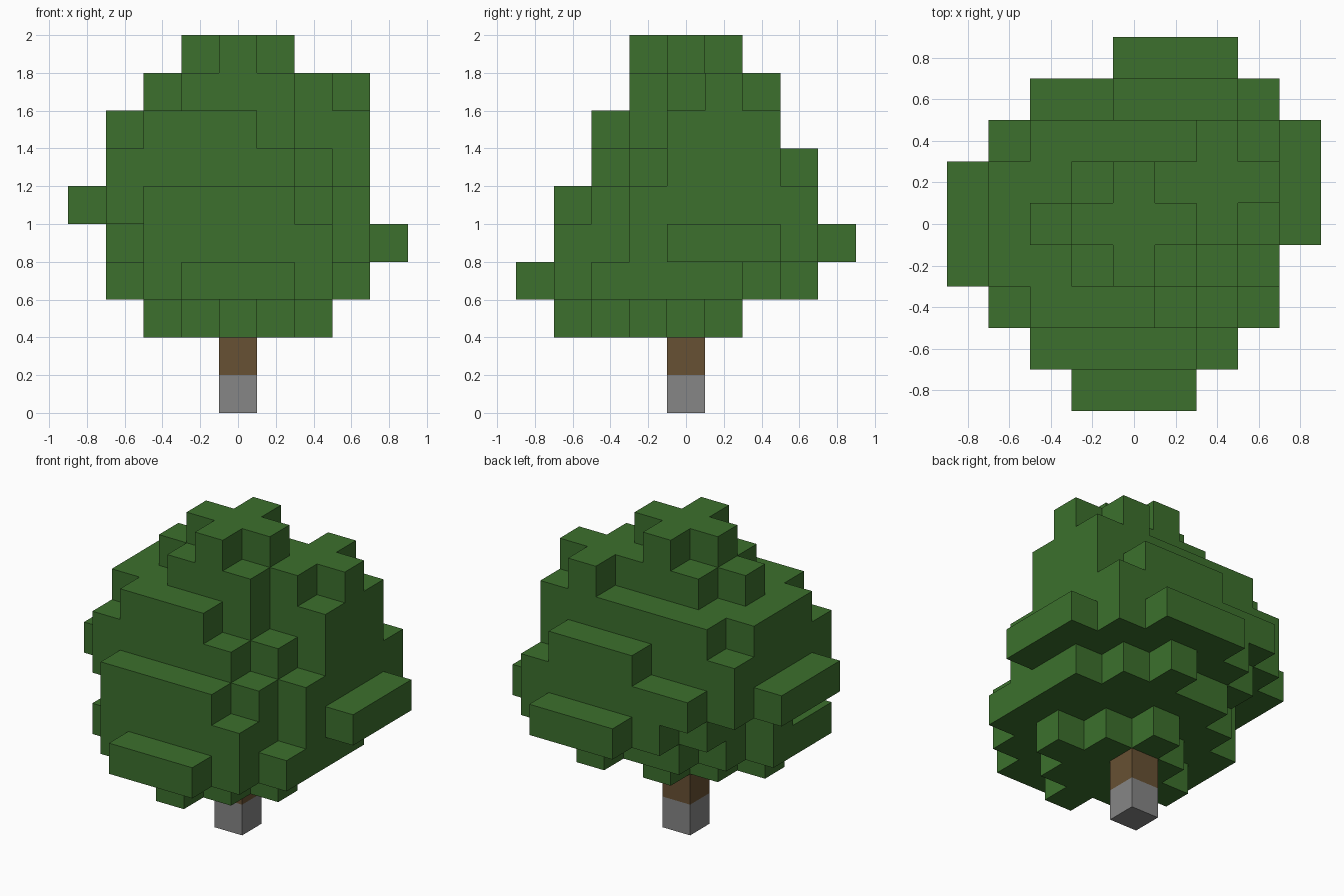
import bpy
import bmesh
import math
from mathutils import Vector

CELL = 0.2

cube = bpy.data.objects.get("Cube")
if cube:
    bpy.data.objects.remove(cube, do_unlink=True)


def make_material(name, colour):
    mat = bpy.data.materials.new(name)
    mat.use_nodes = True
    mat.diffuse_color = (*colour, 1)
    mat.node_tree.nodes["Principled BSDF"].inputs["Base Color"].default_value = (*colour, 1)
    return mat


leaf_green = make_material("leaf green", (0.045, 0.163, 0.026))
bark_brown = make_material("bark brown", (0.136, 0.082, 0.033))
stone_grey = make_material("stone grey", (0.238, 0.238, 0.238))


def add_blocks(name, cells, mat):
    """Skin a set of grid cells with outer faces only, then merge flat areas."""
    bm = bmesh.new()
    corners = {}

    def corner(point):
        key = tuple(round(c * 2) for c in point)
        if key not in corners:
            corners[key] = bm.verts.new(point * CELL)
        return corners[key]

    for cell in cells:
        centre = Vector(cell) + Vector((0, 0, 0.5))
        for axis in range(3):
            for sign in (-1, 1):
                step = Vector((0, 0, 0))
                step[axis] = sign
                neighbour = tuple(int(c + s) for c, s in zip(cell, step))
                if neighbour in cells:
                    continue
                u, v = Vector((0, 0, 0)), Vector((0, 0, 0))
                u[(axis + 1) % 3] = 0.5
                v[(axis + 2) % 3] = 0.5 * sign
                mid = centre + step / 2
                bm.faces.new([corner(mid + p) for p in (-u - v, u - v, u + v, v - u)])

    bmesh.ops.dissolve_limit(bm, angle_limit=math.radians(1),
                             verts=bm.verts[:], edges=bm.edges[:])
    mesh = bpy.data.meshes.new(name)
    bm.to_mesh(mesh)
    bm.free()
    mesh.materials.append(mat)
    obj = bpy.data.objects.new(name, mesh)
    bpy.context.collection.objects.link(obj)
    return obj


def rows(layer, first_y, *spans):
    """Fill a layer row by row, each row from its first x to its last x."""
    return {(x, first_y + i, layer)
            for i, (start, end) in enumerate(spans)
            for x in range(start, end + 1)}


def diamond(layer, centre_y, radius):
    return {(x, centre_y + y, layer)
            for x in range(-radius, radius + 1)
            for y in range(-radius, radius + 1)
            if abs(x) + abs(y) <= radius}


# Foot and trunk
add_blocks("trunk_foot", {(0, 0, 0)}, stone_grey)
add_blocks("trunk", {(0, 0, 1)}, bark_brown)

# Leafy crown, from the lowest layer up
crown = diamond(2, -1, 2)
crown |= rows(3, -4, (-1, 1), (-2, 2), (-3, 3), (-3, 3), (-3, 3), (-2, 3), (-1, 2), (1, 1))
crown |= rows(4, -3, (-2, 2), (-2, 2), (-2, 3), (-3, 4), (-2, 4), (-2, 4), (-1, 3), (0, 2))
crown |= rows(5, -3, (-2, 1), (-3, 2), (-4, 3), (-4, 3), (-4, 3), (-3, 3), (-2, 3))
crown |= rows(6, -2, (-3, 1), (-3, 2), (-3, 3), (-3, 3), (-3, 3), (0, 2))
crown |= rows(7, -2, (-2, 0), (-3, 1), (-3, 3), (-3, 3), (-2, 3))
crown |= rows(8, -1, (-1, 1), (-2, 2), (-1, 3), (2, 2))
crown |= diamond(9, 0, 1)
add_blocks("crown", crown, leaf_green)
